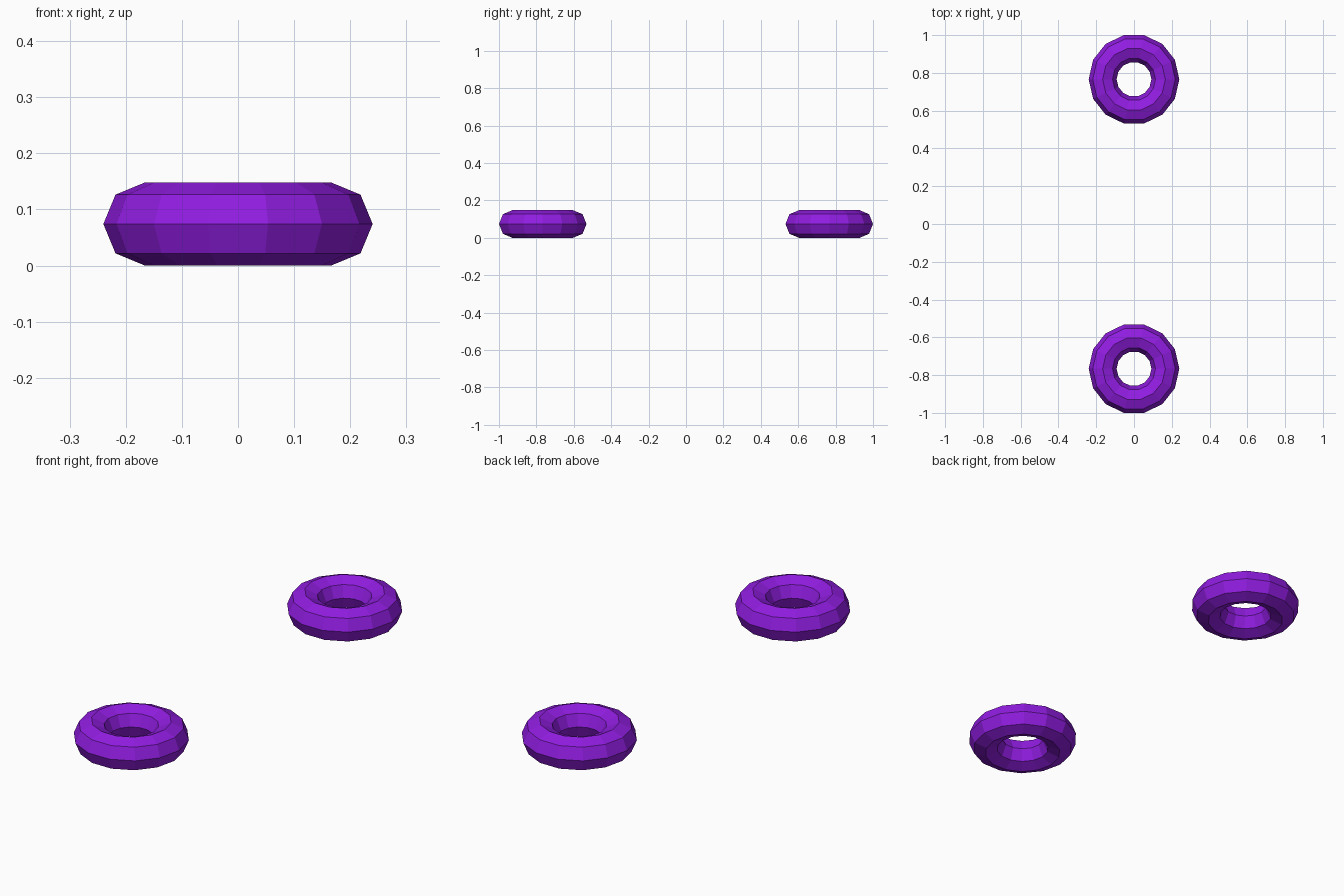
import bpy
import math

if "Cube" in bpy.data.objects:
    bpy.data.objects.remove(bpy.data.objects["Cube"])

SIDES = 14
MAJOR, MINOR = 0.166, 0.074
OFFSET = 1.0 - (MAJOR + MINOR) * math.sin(math.radians(3 * 360 / SIDES))

purple = bpy.data.materials.new("purple")
purple.diffuse_color = (0.28, 0.012, 0.75, 1)
purple.use_nodes = True
purple.node_tree.nodes["Principled BSDF"].inputs["Base Color"].default_value = purple.diffuse_color


def add_ring(name, y):
    # Low-poly ring lying flat on the floor
    bpy.ops.mesh.primitive_torus_add(
        major_segments=SIDES, minor_segments=8,
        major_radius=MAJOR, minor_radius=MINOR,
        location=(0, y, MINOR))
    ring = bpy.context.object
    ring.name = name
    ring.data.materials.append(purple)
    bpy.ops.object.shade_flat()


# Matching pair, front and back
add_ring("front_ring", -OFFSET)
add_ring("back_ring", OFFSET)
